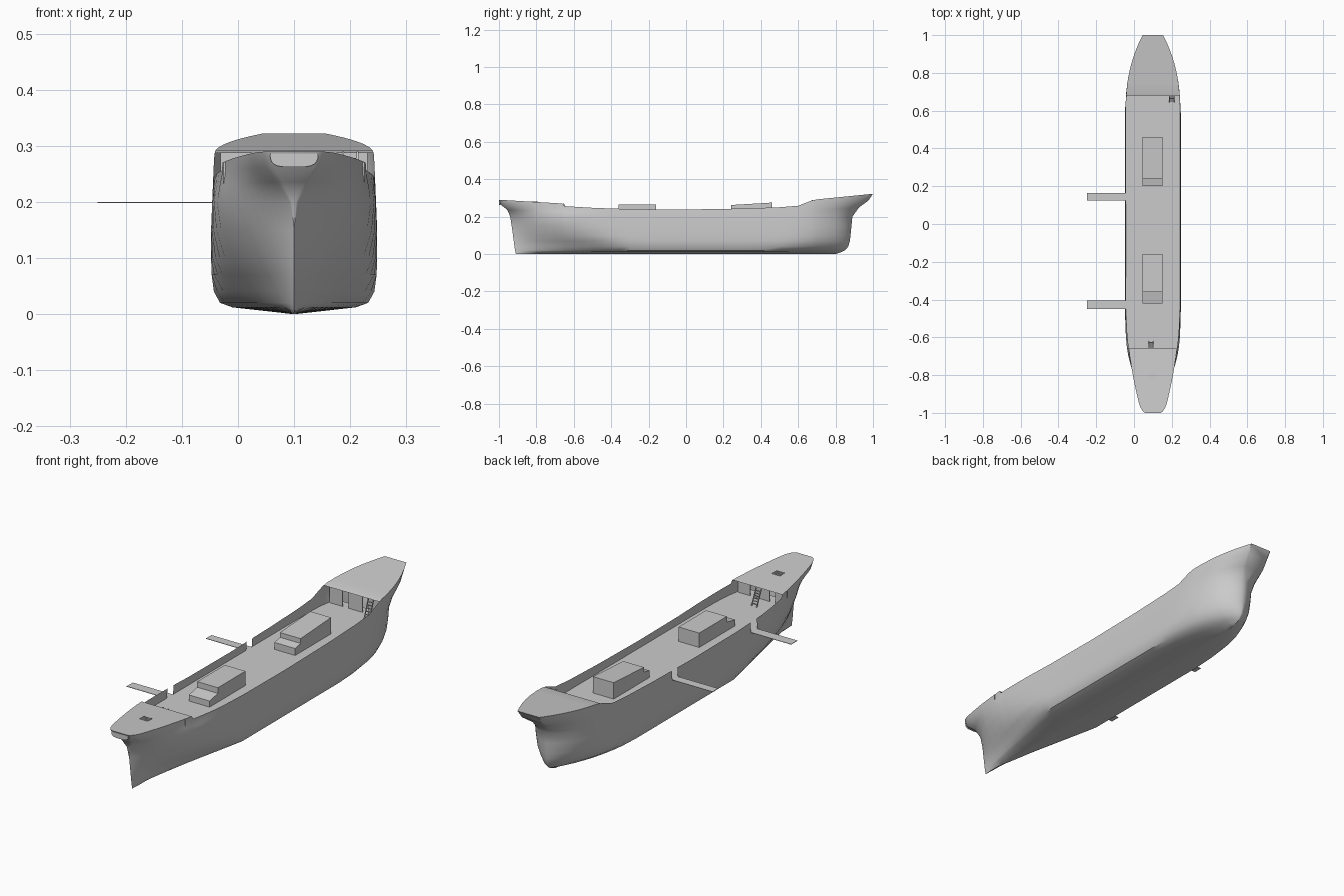
import bpy, bmesh, math

if "Cube" in bpy.data.objects:
    bpy.data.objects.remove(bpy.data.objects["Cube"])

CX = 0.1      # hull centreline
DECK = 0.2    # main deck height

grey = bpy.data.materials.new("plain_grey")
grey.diffuse_color = (0.6, 0.6, 0.6, 1)
grey.use_nodes = True
grey.node_tree.nodes["Principled BSDF"].inputs["Base Color"].default_value = grey.diffuse_color


def make(name, verts, faces, smooth=False):
    me = bpy.data.meshes.new(name)
    me.from_pydata(verts, [], faces)
    me.materials.append(grey)
    ob = bpy.data.objects.new(name, me)
    bpy.context.collection.objects.link(ob)
    bm = bmesh.new()
    bm.from_mesh(me)
    bmesh.ops.remove_doubles(bm, verts=bm.verts, dist=1e-5)
    bmesh.ops.recalc_face_normals(bm, faces=bm.faces)
    bm.to_mesh(me)
    bm.free()
    if smooth:
        bpy.ops.object.select_all(action='DESELECT')
        ob.select_set(True)
        bpy.context.view_layer.objects.active = ob
        bpy.ops.object.shade_smooth_by_angle(angle=math.radians(35))
    return ob


def box(name, x0, x1, y0, y1, z0, zf, zb=None):
    """Box whose top may slope from zf at the front to zb at the back."""
    zb = zf if zb is None else zb
    v = [(x0, y0, z0), (x1, y0, z0), (x1, y1, z0), (x0, y1, z0),
         (x0, y0, zf), (x1, y0, zf), (x1, y1, zb), (x0, y1, zb)]
    f = [(0, 3, 2, 1), (4, 5, 6, 7), (0, 1, 5, 4), (1, 2, 6, 5), (2, 3, 7, 6), (3, 0, 4, 7)]
    return make(name, v, f)


def clamp(v):
    return max(0.0, min(1.0, v))


# Sheer line (y, z) of the hull top edge
SHEER = [(-1, .29), (-.66, .27), (-.65, .256), (-.5, .247), (-.3, .24), (0, .238),
         (.3, .243), (.5, .25), (.6, .258), (.67, .285), (.7, .292), (1, .322)]


def sheer(y):
    for (a, za), (b, zb) in zip(SHEER, SHEER[1:]):
        if y <= b:
            return za + (zb - za) * clamp((y - a) / (b - a))
    return SHEER[-1][1]


# Hull levels: z (or fraction above deck), half breadth,
# front: end y, end width ratio, length, power; back: end y, ratio, length, power, roundness
ROWS = [
    (0.000, 0, .003, -.910, 0, .05, 1, .80, 0, .05, 1, 1),
    (0.012, 0, .110, -.912, 0, .62, 1.0, .835, 0, .48, 1.7, .9),
    (0.020, 0, .132, -.914, 0, .61, 1.0, .850, 0, .44, 1.9, .8),
    (0.040, 0, .143, -.917, 0, .60, 1.1, .868, 0, .40, 2.1, .7),
    (0.070, 0, .147, -.921, 0, .57, 1.5, .876, 0, .37, 2.3, .65),
    (0.100, 0, .148, -.925, 0, .55, 2.0, .880, 0, .35, 2.4, .6),
    (0.150, 0, .148, -.932, 0, .52, 2.7, .885, 0, .33, 2.5, .6),
    (DECK, 0, .146, -.940, .03, .50, 3.3, .890, .02, .32, 2.5, .6),
    (0.40, 1, .145, -.955, .22, .55, 2.9, .925, .18, .33, 2.4, .75),
    (0.70, 1, .144, -.990, .38, .60, 2.2, .975, .34, .36, 2.3, .9),
    (1.00, 1, .143, -1.00, .42, .60, 2.0, 1.00, .38, .38, 2.2, 1),
]
GAPS = [(-.45, -.405), (.125, .165)]   # gangway openings in the port bulwark

STATIONS = sorted(
    [-1, -.995, -.985, -.97, -.95, -.925, -.9, -.87, -.83, -.8, -.75, -.7, -.66, -.65,
     -.6, -.55, -.5, -.35, -.3, -.2, -.1, 0, .07, .2, .3, .4, .5, .55, .6, .635, .67,
     .68, .7, .75, .8, .83, .86, .89, .92, .945, .965, .98, .99, .996, 1]
    + [y for g in GAPS for y in g])


def hull_point(row, Y):
    """Half breadth, y and z of one hull level at nominal station Y."""
    h, over, B, yf, bf, lf, pf, yb, bb, lb, pb, qb = row
    y = Y
    if Y < -.8:
        y = -.8 + (Y + .8) / .2 * (-.8 - yf)
    elif Y > .8:
        y = .8 + (Y - .8) / .2 * (yb - .8)
    front = bf + (1 - bf) * (1 - (1 - clamp((y - yf) / lf)) ** pf)
    back = bb + (1 - bb) * (1 - (1 - clamp((yb - y) / lb)) ** pb) ** qb
    if bf > .1:   # rounded corners at the front end
        c = clamp((y - yf) / .05)
        front *= .65 + .35 * math.sqrt(1 - (1 - c) ** 2)
    z = DECK + (sheer(Y) - DECK) * h if over else h
    return B * front * back, y, z


# Hull shell: loft both sides, then close keel and ends
n, m = len(ROWS), len(STATIONS)
verts, faces = [], []
for Y in STATIONS:
    for side in (-1, 1):
        for row in ROWS:
            w, y, z = hull_point(row, Y)
            verts.append((CX + side * w, y, z))
for i in range(m - 1):
    a, b = i * 2 * n, (i + 1) * 2 * n
    mid = (STATIONS[i] + STATIONS[i + 1]) / 2
    gap = any(g0 < mid < g1 for g0, g1 in GAPS)
    for k in range(n - 1):
        if not (gap and ROWS[k][0] >= DECK):
            faces.append((a + k, b + k, b + k + 1, a + k + 1))
        faces.append((a + n + k, a + n + k + 1, b + n + k + 1, b + n + k))
    faces.append((a, a + n, b + n, b))
for a in (0, (m - 1) * 2 * n):
    for k in range(n - 1):
        faces.append((a + k, a + k + 1, a + n + k + 1, a + n + k))
make("hull", verts, faces, True)


# Decks follow the hull breadth at their level
def deck(name, row, y0, y1, drop=0):
    v, f = [], []
    ys = [y for y in STATIONS if y0 <= y <= y1]
    for y in ys:
        w, yy, z = hull_point(row, y)
        v += [(CX - w, yy, z - drop), (CX + w, yy, z - drop)]
    for i in range(len(ys) - 1):
        f.append((2 * i, 2 * i + 1, 2 * i + 3, 2 * i + 2))
    ob = make(name, v, f, True)
    if ob.data.polygons[0].normal.z < 0:
        ob.data.flip_normals()


deck("main_deck", ROWS[7], -.75, .75)
deck("front_raised_deck", ROWS[10], -1, -.66)
deck("rear_raised_deck", ROWS[10], .68, 1)


# Bulkheads under the raised decks, with two doorways each
def bulkhead(name, y, top):
    w = hull_point(ROWS[7], y)[0] - .004
    for i, (a, b) in enumerate([(-w, -.065), (-.035, .035), (.065, w)]):
        box(f"{name}_panel_{i}", CX + a, CX + b, y - .002, y + .002, DECK, top)
    box(name + "_lintel", CX - w, CX + w, y - .002, y + .002, top - .02, top)


bulkhead("front_bulkhead", -.7, .271)
bulkhead("rear_bulkhead", .71, .291)

# Deck houses with a low entrance at the front of each
box("front_house", .045, .15, -.36, -.16, DECK, .266)
box("front_house_entrance", .045, .15, -.42, -.36, DECK, .228, .24)
box("rear_house", .045, .15, .24, .46, DECK, .262, .275)
box("rear_house_entrance", .045, .15, .2, .24, DECK, .232, .24)

# Gangplanks on the port side
for i, (a, b) in enumerate(GAPS):
    box(f"gangplank_{i}", -.25, -.044, a, b, DECK - .002, DECK)


# Sloping ladders
def ladder(name, x, y0, y1, z0, z1, w=.013, steps=6):
    v, f = [], []

    def bar(xa, xb, ya, yb, za, zb, t):
        o = len(v)
        for yy, zz in ((ya, za), (yb, zb)):
            v.extend([(xa, yy - t, zz), (xb, yy - t, zz), (xb, yy + t, zz), (xa, yy + t, zz)])
        f.extend([tuple(o + j for j in q) for q in
                  [(0, 3, 2, 1), (4, 5, 6, 7), (0, 1, 5, 4), (1, 2, 6, 5), (2, 3, 7, 6), (3, 0, 4, 7)]])
    for s in (-1, 1):
        bar(x + s * w - .0015, x + s * w + .0015, y0, y1, z0, z1, .003)
    for i in range(1, steps + 1):
        t = i / (steps + 1)
        yy, zz = y0 + (y1 - y0) * t, z0 + (z1 - z0) * t
        bar(x - w, x + w, yy, yy, zz - .001, zz + .001, .003)
    make(name, v, f)


ladder("rear_ladder", .2, .645, .678, DECK, .29)
ladder("front_ladder", .09, -.622, -.655, DECK, .27)

# Small grated hatch on the front raised deck
for i in range(4):
    y = -.822 + i * .009
    box(f"hatch_bar_{i}", .078, .114, y, y + .004, .274, sheer(y) + .003)
for i, x in enumerate((.076, .112)):
    box(f"hatch_side_{i}", x, x + .004, -.822, -.79, .274, .282)

# Rounded port at the front end, set as a thin plate
pts = [(.043 * math.copysign(abs(math.cos(a)) ** .5, math.cos(a)), .286 - .024 * abs(math.sin(a)) ** .7)
       for a in [math.pi + math.pi * i / 12 for i in range(13)]]
pv = [(CX + x, y, z) for y in (-1.0, -.992) for x, z in pts]
k = len(pts)
pf = [tuple(range(k)), tuple(range(2 * k - 1, k - 1, -1))]
pf += [(i, (i + 1) % k, k + (i + 1) % k, k + i) for i in range(k)]
make("front_port", pv, pf)
